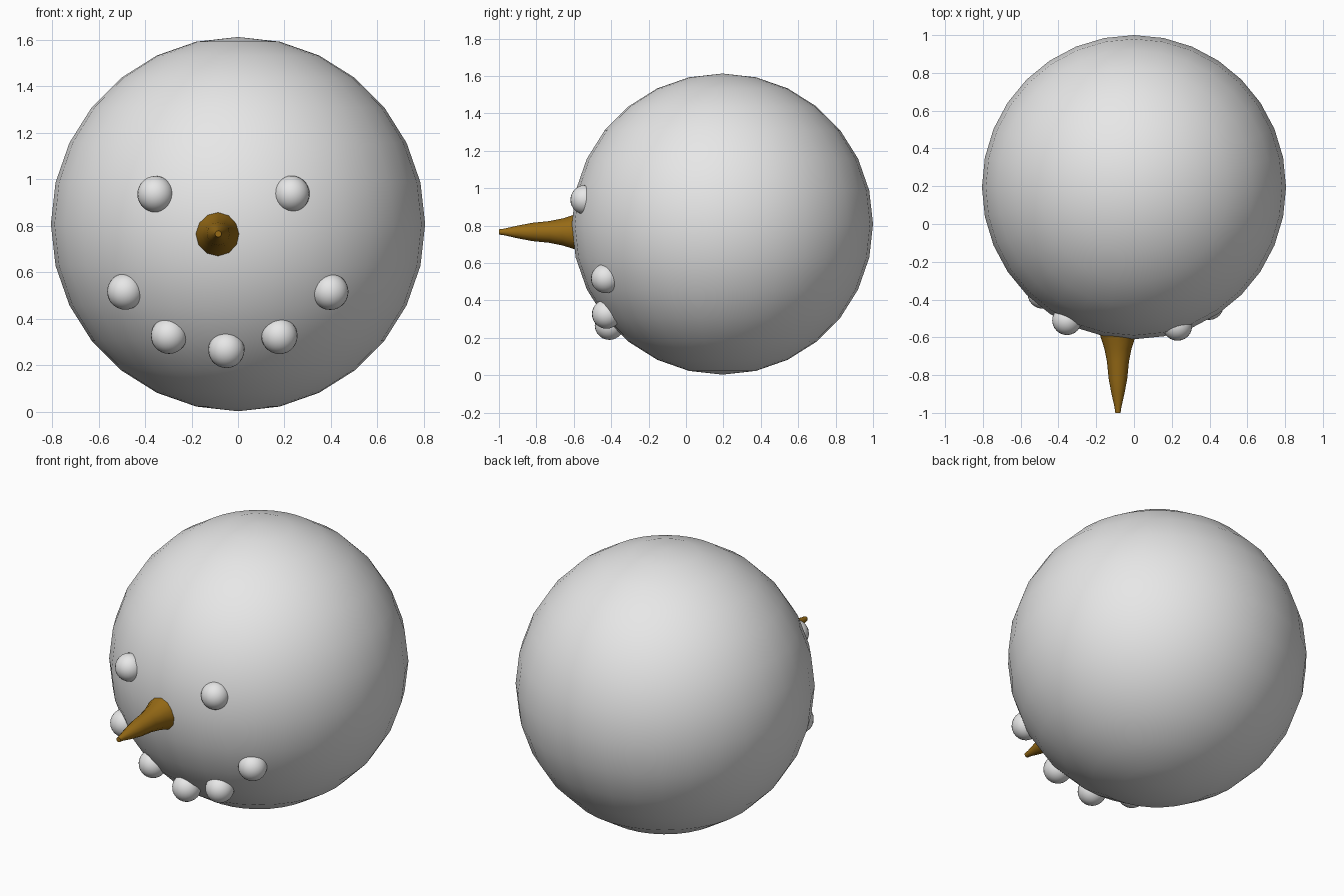
import bpy
import bmesh
from math import cos, sin, pi
from mathutils import Vector

cube = bpy.data.objects.get("Cube")
if cube:
    bpy.data.objects.remove(cube, do_unlink=True)


def make_material(name, color):
    mat = bpy.data.materials.new(name)
    mat.use_nodes = True
    mat.diffuse_color = color
    mat.node_tree.nodes["Principled BSDF"].inputs["Base Color"].default_value = color
    return mat


snow = make_material("light grey", (0.8, 0.8, 0.8, 1))
carrot = make_material("carrot brown", (0.31, 0.147, 0.008, 1))


def add_object(name, bm, mat, location=(0, 0, 0)):
    bmesh.ops.recalc_face_normals(bm, faces=bm.faces)
    for face in bm.faces:
        face.smooth = True
    mesh = bpy.data.meshes.new(name)
    bm.to_mesh(mesh)
    bm.free()
    mesh.materials.append(mat)
    obj = bpy.data.objects.new(name, mesh)
    obj.location = location
    bpy.context.collection.objects.link(obj)
    return obj


def ball(name, center, radius, segments, rings):
    bm = bmesh.new()
    bmesh.ops.create_uvsphere(bm, u_segments=segments, v_segments=rings, radius=radius)
    return add_object(name, bm, snow, center)


# Head
HEAD_RADIUS = 0.805
head_center = Vector((0, 1 - HEAD_RADIUS, HEAD_RADIUS + 0.003))
ball("head", head_center, HEAD_RADIUS, 32, 14)

# Eyes and mouth, small balls half sunk in the head
pebbles = {
    "right_eye": (-0.355, -0.51, 0.937),
    "left_eye": (0.23, -0.54, 0.938),
    "mouth_far_right": (-0.485, -0.37, 0.518),
    "mouth_right": (-0.297, -0.372, 0.328),
    "mouth_middle": (-0.05, -0.41, 0.267),
    "mouth_left": (0.178, -0.425, 0.327),
    "mouth_far_left": (0.397, -0.43, 0.517),
}
for name, center in pebbles.items():
    ball(name, center, 0.078, 24, 14)

# Carrot nose: rings of (y, radius) joined into a tapering tube
SIDES = 12
profile = [(-0.5, 0.105), (-0.57, 0.1), (-0.61, 0.088), (-0.66, 0.072),
           (-0.73, 0.058), (-0.82, 0.049), (-0.9, 0.034), (-0.97, 0.018), (-1, 0.014)]
bm = bmesh.new()
rings = []
for y, r in profile:
    rings.append([bm.verts.new((r * cos(2 * pi * i / SIDES), y, r * sin(2 * pi * i / SIDES)))
                  for i in range(SIDES)])
for a, b in zip(rings, rings[1:]):
    for i in range(SIDES):
        j = (i + 1) % SIDES
        bm.faces.new((a[i], a[j], b[j], b[i]))
bm.faces.new(rings[0])
bm.faces.new(rings[-1])
nose = add_object("nose", bm, carrot, (-0.085, 0, 0.766))

# Keep the blunt nose ends crisp
bpy.ops.object.select_all(action="DESELECT")
nose.select_set(True)
bpy.context.view_layer.objects.active = nose
bpy.ops.object.shade_smooth_by_angle(angle=pi / 3)
